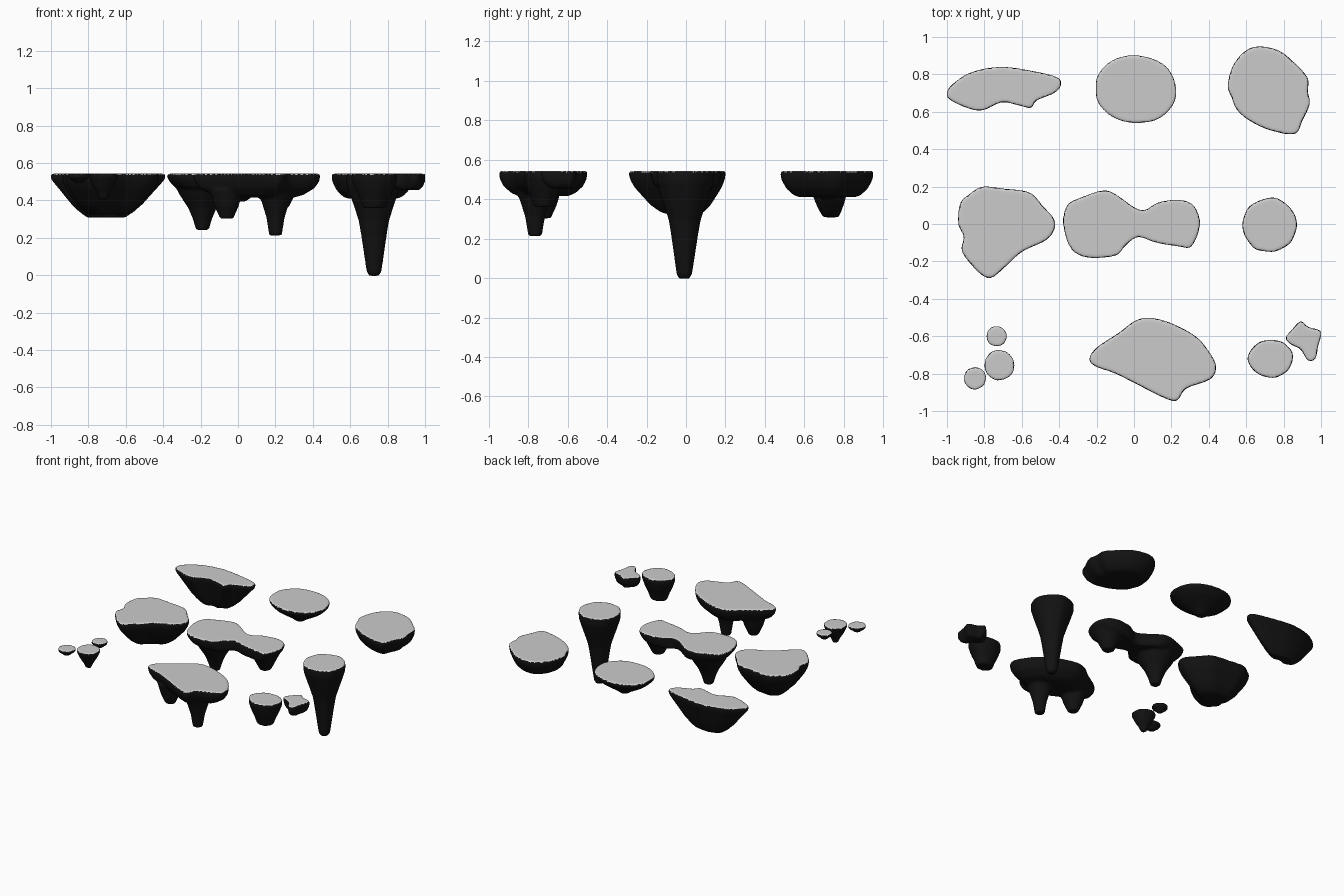
import bpy, bmesh, math, random
from mathutils import Vector

if "Cube" in bpy.data.objects:
    bpy.data.objects.remove(bpy.data.objects["Cube"])

random.seed(4)
dark = bpy.data.materials.new("dark_rock")
dark.diffuse_color = (0.006, 0.006, 0.006, 1)
dark.use_nodes = True
dark.node_tree.nodes["Principled BSDF"].inputs["Base Color"].default_value = dark.diffuse_color
grey = bpy.data.materials.new("grey_top")
grey.diffuse_color = (0.8, 0.8, 0.8, 1)
grey.use_nodes = True
grey.node_tree.nodes["Principled BSDF"].inputs["Base Color"].default_value = grey.diffuse_color


def smooth_loop(pts, n=4):
    """Closed Catmull-Rom curve through the outline points."""
    out, k = [], len(pts)
    for i in range(k):
        a, b, c, d = (Vector(pts[(i + j) % k]) for j in (-1, 0, 1, 2))
        for s in range(n):
            t = s / n
            out.append(0.5 * (2 * b + (c - a) * t + (2 * a - 5 * b + 4 * c - d) * t * t
                              + (3 * b - a - 3 * c + d) * t ** 3))
    return out


def blob(x, y, rx, ry=None, wobble=0.02, n=18):
    """Slightly uneven round outline."""
    ry = ry or rx
    pts = []
    for i in range(n):
        a = 2 * math.pi * i / n
        w = 1 + random.uniform(-wobble, wobble)
        pts.append((x + rx * w * math.cos(a), y + ry * w * math.sin(a)))
    return pts


def loft(bm, outline, centre, layers):
    """Closed stack of scaled outlines; each layer is (scale, z)."""
    c = Vector(centre)
    rings = [[bm.verts.new((*(c + (p - c) * s), z)) for p in outline] for s, z in layers]
    n = len(outline)
    for r0, r1 in zip(rings, rings[1:]):
        for i in range(n):
            bm.faces.new((r0[i], r1[i], r1[(i + 1) % n], r0[(i + 1) % n]))
    for ring, z in ((rings[0], layers[0][1]), (rings[-1], layers[-1][1])):
        hub = bm.verts.new((*c, z))
        for i in range(n):
            tri = (ring[i], ring[(i + 1) % n], hub)
            bm.faces.new(tri if ring is rings[0] else tri[::-1])


def island(name, outline, centre, under, roots=()):
    """Flat-topped rock: rim, tapering underside and hanging roots, fused together."""
    bm = bmesh.new()
    loft(bm, smooth_loop(outline), centre, [(0.98, 0.543), (1.0, 0.53)] + under)
    for x, y, prof in roots:
        loft(bm, smooth_loop(blob(x, y, 1, wobble=0.03, n=12), 2), (x, y), prof)
    bmesh.ops.recalc_face_normals(bm, faces=bm.faces)
    me = bpy.data.meshes.new(name)
    bm.to_mesh(me)
    bm.free()
    ob = bpy.data.objects.new(name, me)
    bpy.context.collection.objects.link(ob)
    rem = ob.modifiers.new("fuse", 'REMESH')
    rem.mode = 'VOXEL'
    rem.voxel_size = 0.009
    sm = ob.modifiers.new("soften", 'SMOOTH')
    sm.factor, sm.iterations = 0.5, 3
    # bake, then colour the walkable top grey and the rock dark
    dg = bpy.context.evaluated_depsgraph_get()
    baked = bpy.data.meshes.new_from_object(ob.evaluated_get(dg))
    ob.modifiers.clear()
    ob.data = baked
    baked.materials.clear()
    baked.materials.append(dark)
    baked.materials.append(grey)
    for p in baked.polygons:
        p.use_smooth = True
        p.material_index = 1 if p.normal.z > 0.6 and p.center.z > 0.5 else 0


# back row
island("crescent_island",
       [(-1, .71), (-.98, .66), (-.83, .605), (-.71, .65), (-.62, .635), (-.55, .62), (-.52, .66),
        (-.41, .71), (-.4, .78), (-.58, .825), (-.72, .84), (-.86, .815), (-.95, .765)],
       (-.71, .74),
       [(.98, .51), (.84, .46), (.73, .42), (.62, .38), (.48, .34), (.33, .308)])
island("oval_island", blob(.01, .72, .22, .185, .025), (.01, .72),
       [(.97, .515), (.82, .485), (.55, .45), (.3, .42), (.15, .395)])
island("round_island",
       [(.5, .74), (.53, .85), (.6, .93), (.68, .95), (.78, .925), (.86, .86), (.93, .78), (.93, .71),
        (.94, .64), (.9, .55), (.86, .48), (.73, .5), (.62, .55), (.55, .61), (.52, .68)],
       (.72, .72), [(.98, .5), (.88, .455), (.72, .42), (.6, .41)])

# middle row
island("heart_island",
       [(-.94, 0), (-.93, .11), (-.88, .16), (-.81, .2), (-.7, .19), (-.56, .17), (-.49, .1),
        (-.42, .01), (-.46, -.08), (-.6, -.15), (-.71, -.25), (-.77, -.29), (-.83, -.26),
        (-.92, -.15), (-.91, -.07)],
       (-.72, 0), [(.98, .5), (.9, .46), (.78, .42), (.62, .37), (.45, .335), (.35, .325)])
island("double_island",
       [(-.38, 0), (-.36, .1), (-.29, .14), (-.17, .18), (-.1, .16), (0, .09), (.06, .075), (.13, .115),
        (.24, .13), (.32, .1), (.355, 0), (.31, -.12), (.24, -.12), (.12, -.1), (.02, -.07),
        (-.05, -.12), (-.1, -.17), (-.25, -.18), (-.34, -.13)],
       (0, 0), [(.97, .505), (.9, .475), (.75, .455)],
       [(-.19, 0, [(.15, .49), (.12, .43), (.075, .36), (.05, .3), (.034, .243)]),
        (.23, 0, [(.105, .49), (.075, .43), (.04, .36)])])
island("tall_pillar", blob(.725, -.005, .146, .146, .03), (.728, -.01),
       [(.99, .49), (.84, .42), (.7, .36), (.55, .29), (.47, .22), (.38, .13), (.3, .05),
        (.27, .02), (.18, -.003)])

# front row
island("large_island",
       [(-.24, -.72), (-.2, -.66), (-.08, -.58), (0, -.52), (.08, -.5), (.2, -.53), (.33, -.6),
        (.4, -.68), (.44, -.76), (.41, -.83), (.28, -.88), (.23, -.945), (.16, -.93), (.02, -.86),
        (-.1, -.8), (-.21, -.76)],
       (.12, -.72), [(.98, .5), (.9, .465), (.72, .43), (.55, .415)],
       [(.2, -.765, [(.1, .45), (.075, .39), (.05, .31), (.034, .213)]),
        (-.06, -.72, [(.09, .46), (.065, .37), (.035, .303)])])
island("stump_island", blob(.73, -.72, .12, .102, .03), (.73, -.72),
       [(1, .51), (.85, .46), (.65, .41), (.5, .36)])
island("notched_island",
       [(.81, -.61), (.84, -.57), (.89, -.52), (.93, -.55), (1, -.575), (.985, -.65), (.97, -.72),
        (.93, -.73), (.89, -.67), (.84, -.645)],
       (.92, -.61), [(.98, .5), (.85, .475), (.6, .455)])

# small stepping stones, the middle one with a pointed root
for i, (x, y, r, d) in enumerate([(-.735, -.6, .055, .05), (-.72, -.755, .082, .11), (-.85, -.825, .06, .05)]):
    island(f"stepping_stone_{i + 1}", blob(x, y, r), (x, y),
           [(.95, .52), (.7, .543 - .6 * d), (.35, .543 - d)],
           [(x, y, [(.04, .5), (.03, .43), (.018, .405)])] if i == 1 else ())
